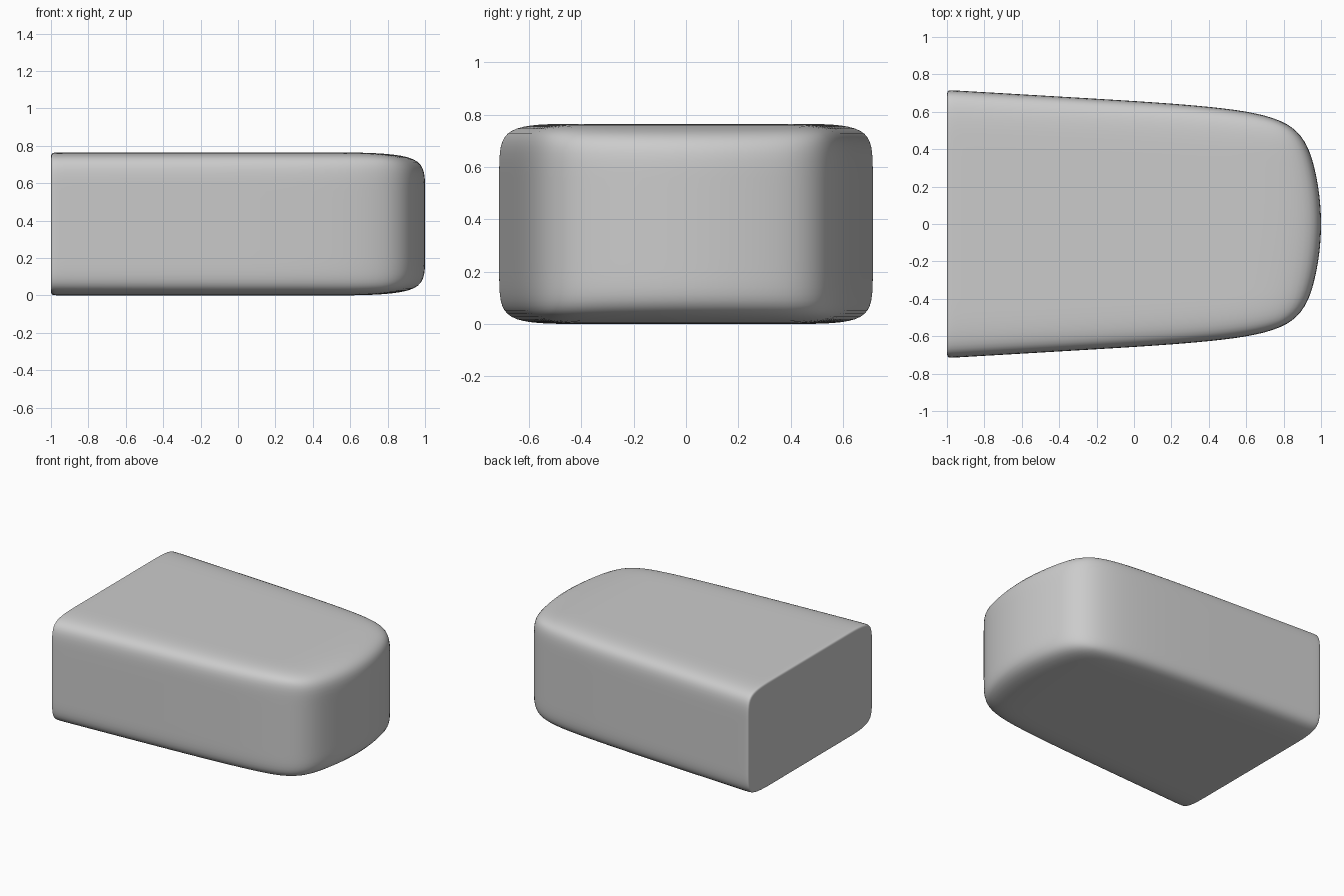
import bpy, bmesh

if "Cube" in bpy.data.objects:
    bpy.data.objects.remove(bpy.data.objects["Cube"])

# Cage columns from back to front: (x at outer edge, x at inner, x at centre, half width, inner half width)
COLUMNS = [
    (-1.00, -1.00, -1.00, 0.717, 0.43),
    (-0.96, -0.96, -0.96, 0.714, 0.43),
    (-0.20, -0.20, -0.20, 0.67, 0.41),
    (0.45, 0.45, 0.45, 0.63, 0.37),
    (0.87, 0.97, 1.015, 0.56, 0.33),
]
LEVELS = [0.0, 0.16, 0.605, 0.765]
NI, NJ, NK = len(COLUMNS) - 1, 4, len(LEVELS) - 1

bm = bmesh.new()
verts = {}


def vert(i, j, k):
    if (i, j, k) not in verts:
        x_out, x_in, x_mid, w_out, w_in = COLUMNS[i]
        x = (x_out, x_in, x_mid, x_in, x_out)[j]
        y = (-w_out, -w_in, 0, w_in, w_out)[j]
        verts[i, j, k] = bm.verts.new((x, y, LEVELS[k]))
    return verts[i, j, k]


def panel(na, nb, place):
    return [bm.faces.new([vert(*place(a + da, b + db))
                          for da, db in ((0, 0), (1, 0), (1, 1), (0, 1))])
            for a in range(na) for b in range(nb)]


# Bottom and top, both sides, rounded front, flat back
for k in (0, NK):
    panel(NI, NJ, lambda a, b: (a, b, k))
for j in (0, NJ):
    panel(NI, NK, lambda a, b: (a, j, b))
panel(NJ, NK, lambda a, b: (NI, a, b))
back = panel(NJ, NK, lambda a, b: (0, a, b))
bmesh.ops.recalc_face_normals(bm, faces=bm.faces[:])

# Tight rim around the flat back face
bmesh.ops.inset_region(bm, faces=back, thickness=0.03, use_even_offset=True)

mesh = bpy.data.meshes.new("rounded_block")
bm.to_mesh(mesh)
bm.free()
for p in mesh.polygons:
    p.use_smooth = True
block = bpy.data.objects.new("rounded_block", mesh)
bpy.context.collection.objects.link(block)

# Smooth rounding
sub = block.modifiers.new("rounding", 'SUBSURF')
sub.levels = sub.render_levels = 3
